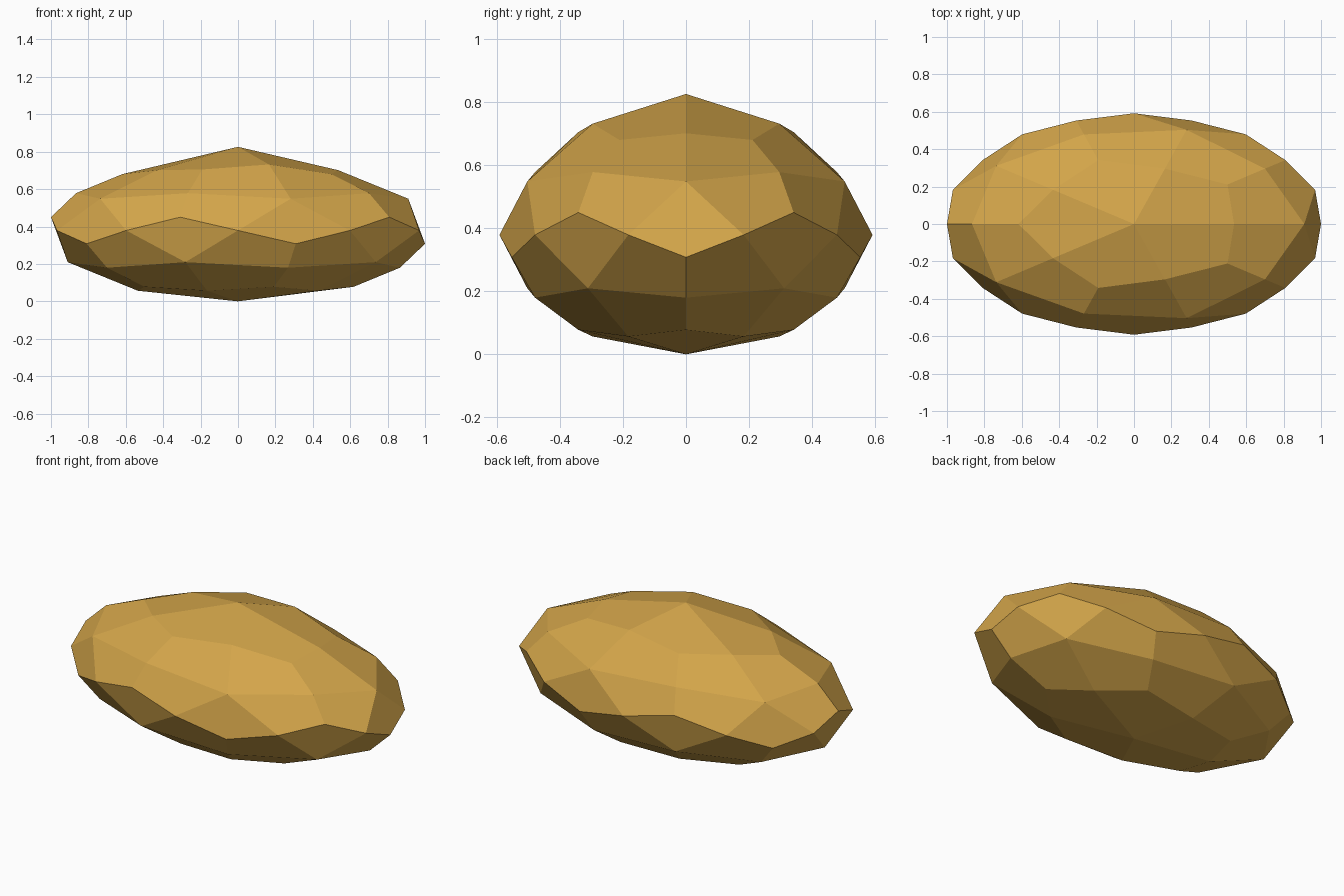
import bpy
import bmesh
from mathutils import Vector

cube = bpy.data.objects.get("Cube")
if cube:
    bpy.data.objects.remove(cube, do_unlink=True)

# Overall proportions of the flattened nugget
SCALE = Vector((1.018, 0.592, 0.379))
RIDGE_HEIGHT, RIDGE_WIDTH = 0.068, 0.3


def place(direction):
    """Put a direction on the ellipsoid and raise the ridge across the top."""
    p = direction.normalized() * SCALE
    if p.z > 0.25:
        p.z += RIDGE_HEIGHT * max(0.0, 1 - abs(p.x) / RIDGE_WIDTH)
    p.z += SCALE.z
    return p


# Icosahedron that gives the facet layout
base = bmesh.new()
bmesh.ops.create_icosphere(base, subdivisions=1, radius=1)

# Split every triangle into three kite facets
bm = bmesh.new()
for face in base.faces:
    corners = [v.co for v in face.verts]
    centre = sum(corners, Vector())
    for i, corner in enumerate(corners):
        after, before = corners[(i + 1) % 3], corners[i - 1]
        kite = (corner, corner + after, centre, before + corner)
        bm.faces.new([bm.verts.new(place(d)) for d in kite])
base.free()
bmesh.ops.remove_doubles(bm, verts=bm.verts[:], dist=0.001)
bmesh.ops.recalc_face_normals(bm, faces=bm.faces[:])

mesh = bpy.data.meshes.new("faceted_nugget")
bm.to_mesh(mesh)
bm.free()

# Single golden colour
gold = bpy.data.materials.new("golden_yellow")
gold.use_nodes = True
colour = (0.65, 0.375, 0.068, 1)
gold.diffuse_color = colour
gold.node_tree.nodes["Principled BSDF"].inputs["Base Color"].default_value = colour
mesh.materials.append(gold)

nugget = bpy.data.objects.new("faceted_nugget", mesh)
bpy.context.collection.objects.link(nugget)
